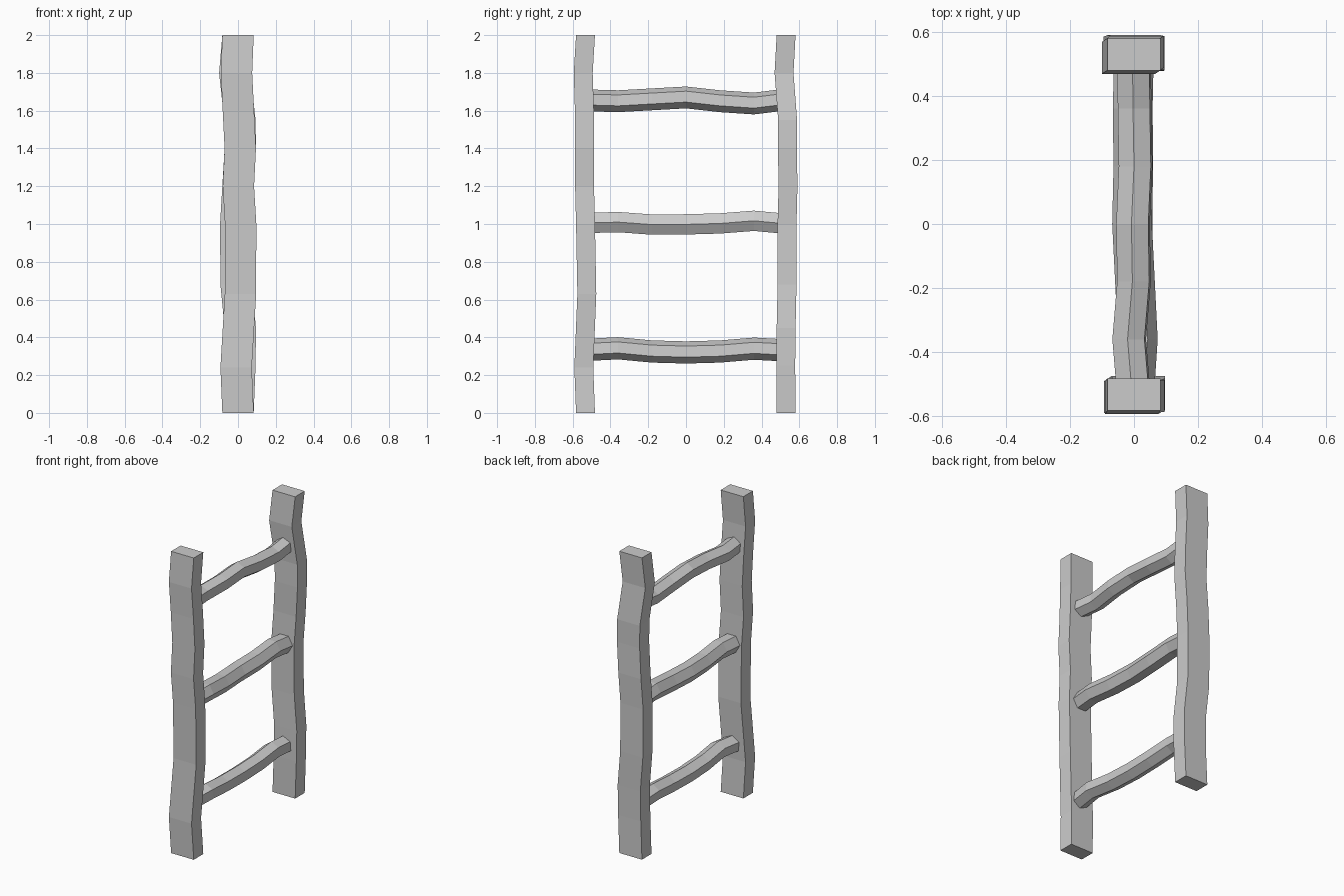
import bpy, bmesh
from math import sin, cos, radians

if "Cube" in bpy.data.objects:
    bpy.data.objects.remove(bpy.data.objects["Cube"])


def loft(name, rings):
    """Skin a list of equal-sized point rings into a closed, flat-shaded solid."""
    bm = bmesh.new()
    loops = [[bm.verts.new(p) for p in ring] for ring in rings]
    n = len(loops[0])
    for a, b in zip(loops, loops[1:]):
        for i in range(n):
            j = (i + 1) % n
            bm.faces.new((a[i], a[j], b[j], b[i]))
    bm.faces.new(loops[0])
    bm.faces.new(loops[-1])
    bmesh.ops.recalc_face_normals(bm, faces=bm.faces)
    mesh = bpy.data.meshes.new(name)
    bm.to_mesh(mesh)
    bm.free()
    bpy.context.collection.objects.link(bpy.data.objects.new(name, mesh))


def post(name, path):
    """Rectangular plank following (z, x, y) centres."""
    hx, hy = 0.083, 0.05
    loft(name, [[(x + sx * hx, y + sy * hy, z)
                 for sx, sy in ((-1, -1), (1, -1), (1, 1), (-1, 1))]
                for z, x, y in path])


def rung(name, xs, zs, radius, turn):
    """Crooked six-sided bar along y, evenly divided."""
    angles = [radians(turn + 60 * k) for k in range(6)]
    loft(name, [[(x + radius * cos(a), -0.54 + 0.18 * i, z + radius * sin(a))
                 for a in angles]
                for i, (x, z) in enumerate(zip(xs, zs))])


# Wobbly uprights
post("front_post", [
    (0, 0, -.532), (.24, -.010, -.541), (.63, .013, -.525), (1.0, .014, -.532),
    (1.2, .002, -.537), (1.4, .012, -.537), (1.6, .002, -.538),
    (1.8, -.008, -.544), (2, 0, -.532)])
post("back_post", [
    (0, 0, .53), (.25, .010, .528), (.45, .012, .53), (.68, -.010, .535),
    (1.0, -.012, .535), (1.2, 0, .54), (1.4, .012, .537), (1.55, .010, .538),
    (1.8, -.017, .519), (2, 0, .53)])

# Crooked rungs
rung("top_rung", (0, -.015, 0, -.003, .005, .002, 0),
     (1.655, 1.65, 1.66, 1.67, 1.65, 1.638, 1.66), .058, 35)
rung("middle_rung", (0, .012, .003, -.006, -.002, -.004, 0),
     (1.005, 1.01, .997, .998, 1.003, 1.017, 1.0), .062, 0)
rung("bottom_rung", (0, .018, .008, .004, .003, -.003, 0),
     (.333, .342, .325, .32, .325, .34, .33), .059, 35)
